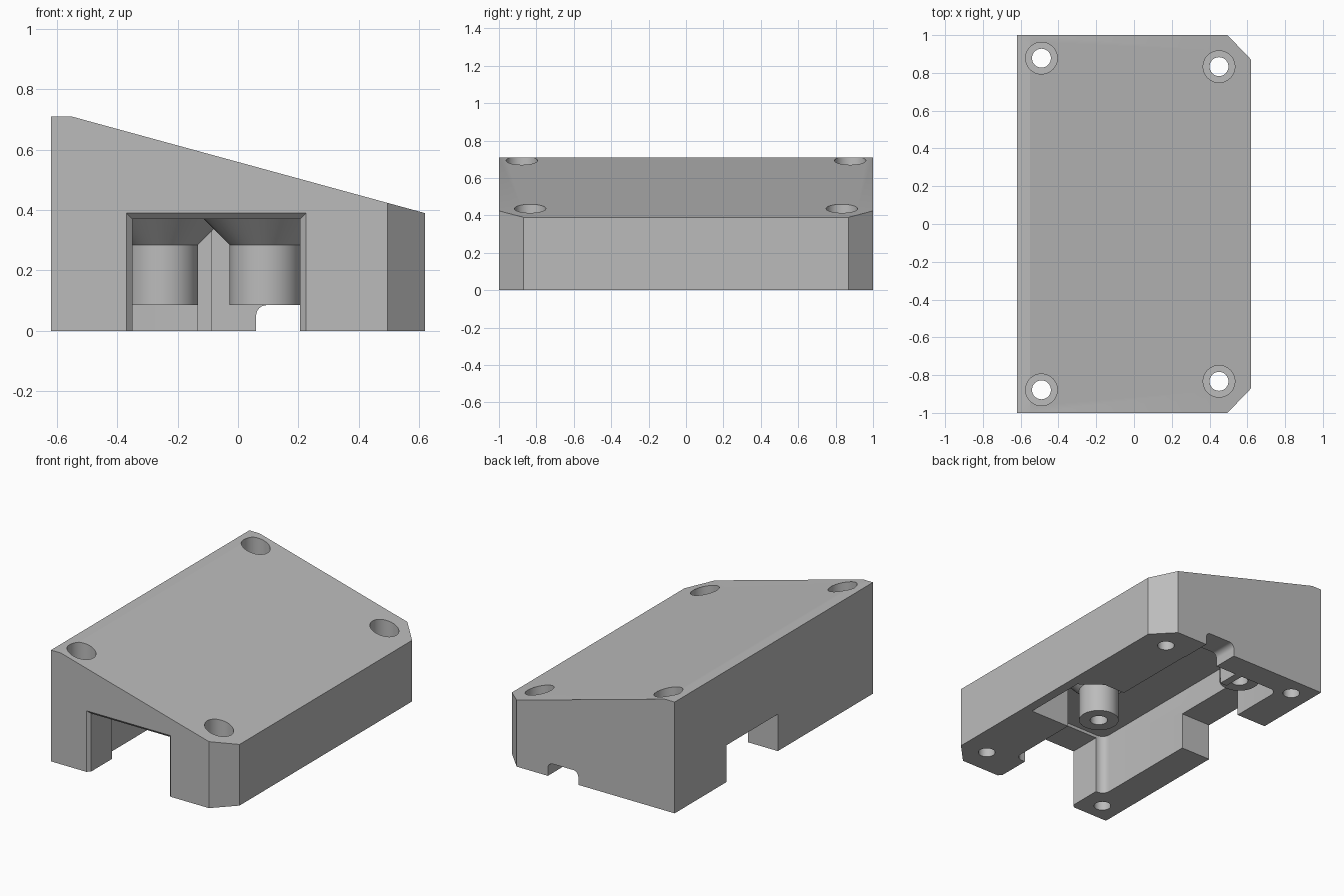
import bpy, bmesh, math
from mathutils import Vector

if "Cube" in bpy.data.objects:
    bpy.data.objects.remove(bpy.data.objects["Cube"], do_unlink=True)

grey = bpy.data.materials.new("plain grey")
grey.use_nodes = True
color = (0.5, 0.5, 0.5, 1)
grey.diffuse_color = color
grey.node_tree.nodes["Principled BSDF"].inputs["Base Color"].default_value = color


def loft(name, loops):
    """Closed solid skinned through matching loops of points."""
    bm = bmesh.new()
    rings = [[bm.verts.new(p) for p in loop] for loop in loops]
    n = len(rings[0])
    for a, b in zip(rings, rings[1:]):
        for i in range(n):
            j = (i + 1) % n
            bm.faces.new((a[i], a[j], b[j], b[i]))
    bm.faces.new(rings[0])
    bm.faces.new(rings[-1])
    bmesh.ops.recalc_face_normals(bm, faces=bm.faces)
    mesh = bpy.data.meshes.new(name)
    bm.to_mesh(mesh)
    bm.free()
    mesh.materials.append(grey)
    obj = bpy.data.objects.new(name, mesh)
    bpy.context.collection.objects.link(obj)
    return obj


def turned(name, x, y, profile, sides=48):
    """Round upright solid from (radius, height) pairs."""
    angles = [math.tau * i / sides for i in range(sides)]
    return loft(name, [[(x + r * math.cos(a), y + r * math.sin(a), z) for a in angles]
                       for r, z in profile])


def rounded_rect(x0, x1, y0, y1, r, steps=6):
    pts = []
    corners = [(x1 - r, y1 - r), (x0 + r, y1 - r), (x0 + r, y0 + r), (x1 - r, y0 + r)]
    for k, (cx, cy) in enumerate(corners):
        for s in range(steps + 1):
            a = (k + s / steps) * math.pi / 2
            pts.append((cx + r * math.cos(a), cy + r * math.sin(a)))
    return pts


def upright(name, outline, z0, z1):
    return loft(name, [[(x, y, z) for x, y in outline] for z in (z0, z1)])


def along_y(name, outline, y0, y1):
    return loft(name, [[(x, y, z) for x, z in outline] for y in (y0, y1)])


def box_outline(x0, x1, y0, y1):
    return [(x0, y0), (x1, y0), (x1, y1), (x0, y1)]


def combine(target, tool, operation):
    mod = target.modifiers.new(operation, 'BOOLEAN')
    mod.operation = operation
    mod.solver = 'EXACT'
    mod.object = tool
    bpy.context.view_layer.objects.active = target
    bpy.ops.object.modifier_apply(modifier=mod.name)
    bpy.data.objects.remove(tool, do_unlink=True)


def cut(tool):
    combine(body, tool, 'DIFFERENCE')


def add(tool):
    combine(body, tool, 'UNION')


# Wedge-shaped housing with a flat strip along its tall side
side = [(-0.62, 0), (0.62, 0), (0.62, 0.39), (-0.55, 0.71), (-0.62, 0.71)]
body = along_y("housing", side, -1, 1)

# Clipped corners on the low side
for s in (-1, 1):
    cut(upright("corner_cut", [(0.62, s * 0.87), (0.72, s * 0.765), (0.72, s * 1.1),
                               (0.395, s * 1.1), (0.495, s)], -0.1, 1))

# Main cavity, open underneath
cut(upright("cavity", rounded_rect(-0.41, 0.28, -0.77, 0.84, 0.05), -0.1, 0.39))

# Front doorway with a chamfered mouth
cut(along_y("doorway", box_outline(-0.35, 0.205, -0.1, 0.37), -1.1, -0.6))
mouth = [[(x, y, z) for x, z in box_outline(-0.35 - g, 0.205 + g, -0.1, 0.37 + g)]
         for y, g in ((-1.02, 0.04), (-0.98, 0))]
cut(loft("mouth", mouth))

# Opening in the tall side wall, shallow pocket by the low side wall
cut(upright("side_opening", box_outline(-0.75, -0.3, -0.04, 0.475), -0.1, 0.235))
cut(upright("side_pocket", [(0.2, -0.28), (0.56, -0.28), (0.56, 0.14),
                            (0.43, 0.24), (0.2, 0.24)], -0.1, 0.285))

# Cable notch through the back wall
cut(along_y("cable_notch", rounded_rect(0.06, 0.275, -0.15, 0.085, 0.035), 0.75, 1.1))

# Partition beside the rear post
add(upright("partition", box_outline(-0.135, -0.087, 0.7, 0.88), 0, 0.42))

# Flared mounting posts with screw holes
for x, y in ((0.09, -0.22), (-0.25, 0.68)):
    add(turned("post", x, y, [(0.118, 0.085), (0.118, 0.285), (0.245, 0.412)]))
    cut(turned("post_hole", x, y, [(0.052, 0), (0.052, 0.3)], 32))

# Countersunk corner screw holes
for x, y in ((-0.49, 0.878), (0.45, 0.833)):
    for s in (-1, 1):
        cut(turned("screw_hole", x, s * y, [(0.05, -0.1), (0.05, 0.2),
                                            (0.084, 0.2), (0.084, 1)]))

bpy.ops.object.select_all(action='DESELECT')
body.select_set(True)
bpy.context.view_layer.objects.active = body
bpy.ops.object.shade_smooth_by_angle(angle=math.radians(30))
